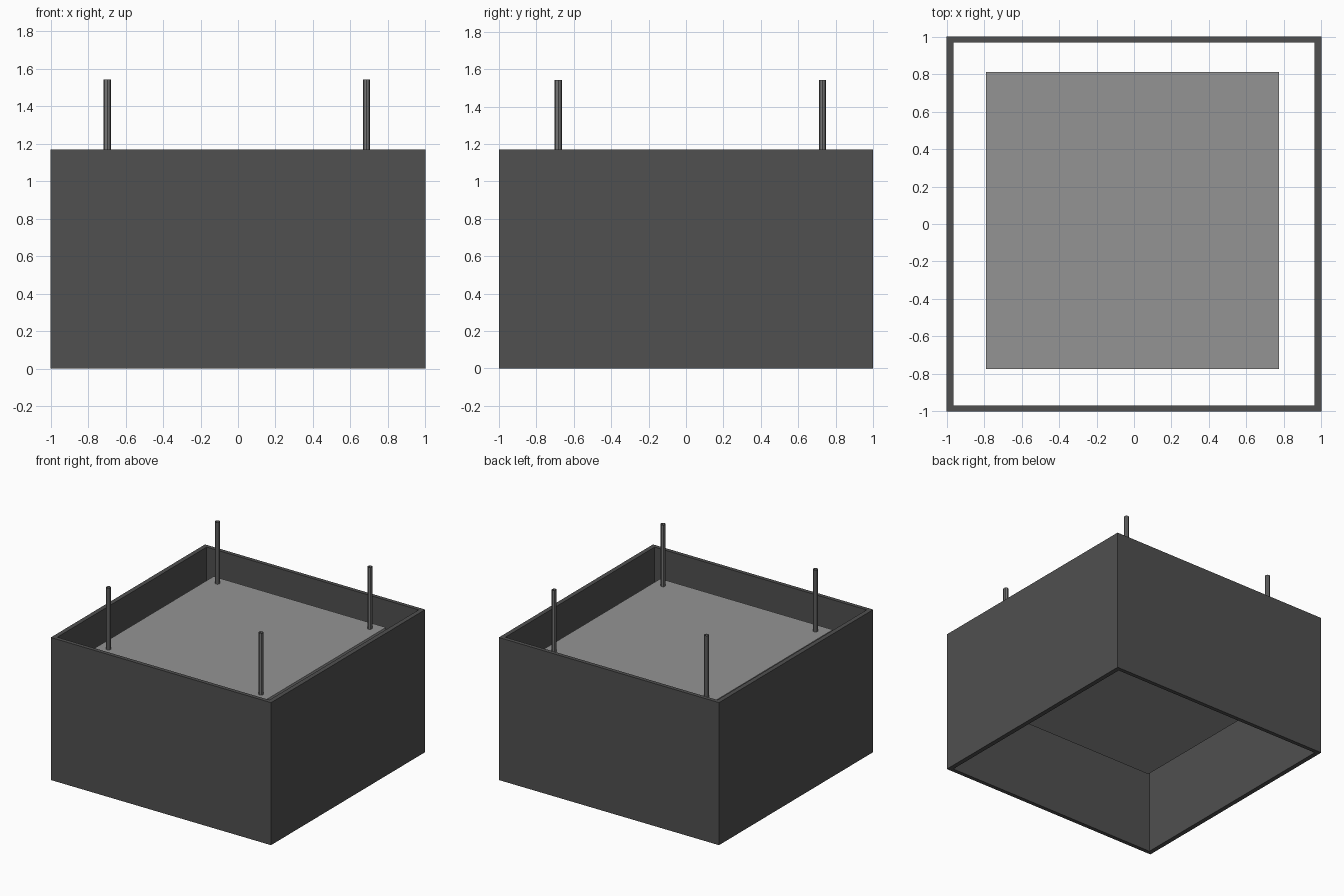
import bpy
import bmesh

cube = bpy.data.objects.get("Cube")
if cube:
    bpy.data.objects.remove(cube, do_unlink=True)


def material(name, value):
    mat = bpy.data.materials.new(name)
    mat.use_nodes = True
    color = (value, value, value, 1)
    mat.diffuse_color = color
    mat.node_tree.nodes["Principled BSDF"].inputs["Base Color"].default_value = color
    return mat


def finish(bm, name, mat):
    mesh = bpy.data.meshes.new(name)
    bm.to_mesh(mesh)
    bm.free()
    mesh.materials.append(mat)
    obj = bpy.data.objects.new(name, mesh)
    bpy.context.collection.objects.link(obj)


dark = material("dark grey", 0.08)
light = material("mid grey", 0.295)
steel = material("rod grey", 0.18)

HEIGHT = 1.17
IN_X, IN_Y = 0.963, 0.968
BLOCK_LOW, BLOCK_TOP = 0.52, 1.035
ROD_TOP = 1.543

# Square housing, open above and below
bm = bmesh.new()
rings = []
for hx, hy, z in [(1, 1, 0), (1, 1, HEIGHT), (IN_X, IN_Y, HEIGHT), (IN_X, IN_Y, 0)]:
    rings.append([bm.verts.new((sx * hx, sy * hy, z))
                  for sx, sy in [(-1, -1), (1, -1), (1, 1), (-1, 1)]])
for i, low in enumerate(rings):
    high = rings[(i + 1) % 4]
    for k in range(4):
        n = (k + 1) % 4
        bm.faces.new((low[k], low[n], high[n], high[k]))
finish(bm, "housing", dark)

# Solid block held inside the housing, with a clear gap all round
bm = bmesh.new()
bmesh.ops.create_cube(bm, size=1)
bmesh.ops.scale(bm, verts=bm.verts, vec=(1.565, 1.587, BLOCK_TOP - BLOCK_LOW))
bmesh.ops.translate(bm, verts=bm.verts,
                    vec=(-0.008, 0.019, (BLOCK_TOP + BLOCK_LOW) / 2))
finish(bm, "inner_block", light)

# Hanging rods: open tubes standing on the block
for side, x in (("right", -0.698), ("left", 0.687)):
    for end, y in (("front", -0.683), ("back", 0.73)):
        bm = bmesh.new()
        bmesh.ops.create_cone(bm, cap_ends=False, segments=8, radius1=0.019,
                              radius2=0.019, depth=ROD_TOP - BLOCK_TOP)
        bmesh.ops.translate(bm, verts=bm.verts, vec=(x, y, (ROD_TOP + BLOCK_TOP) / 2))
        bmesh.ops.recalc_face_normals(bm, faces=bm.faces)
        finish(bm, f"{end}_{side}_rod", steel)
